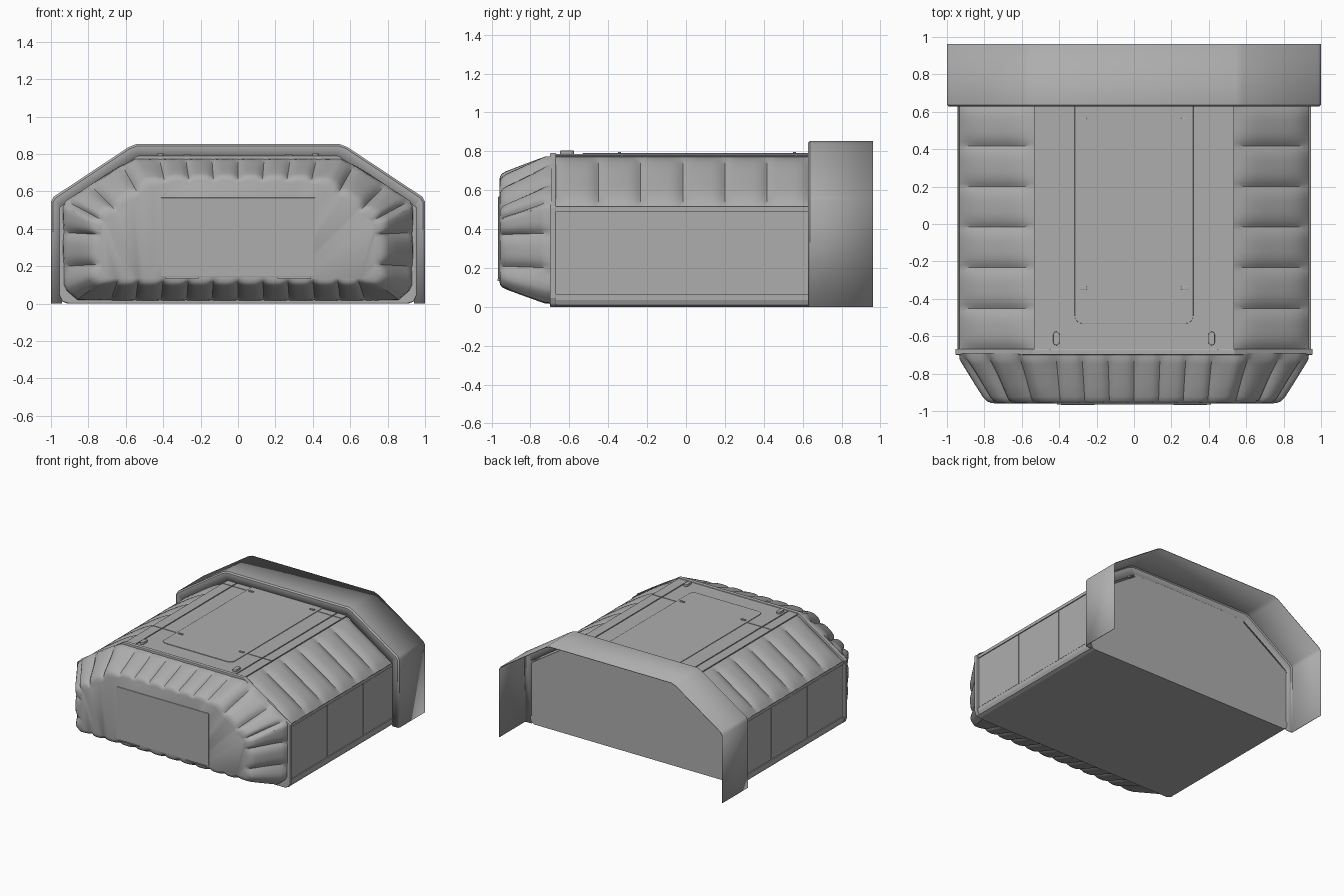
import bpy
import bmesh
import math
from mathutils import Vector

default = bpy.data.objects.get("Cube")
if default:
    bpy.data.objects.remove(default, do_unlink=True)

GREY = (0.42, 0.42, 0.42, 1)
paint = bpy.data.materials.new("plain_grey")
paint.use_nodes = True
paint.diffuse_color = GREY
paint.node_tree.nodes["Principled BSDF"].inputs["Base Color"].default_value = GREY


def add_object(name, bm, bevel=0, smooth=True):
    mesh = bpy.data.meshes.new(name)
    bm.to_mesh(mesh)
    bm.free()
    mesh.materials.append(paint)
    ob = bpy.data.objects.new(name, mesh)
    bpy.context.collection.objects.link(ob)
    if smooth:
        bpy.ops.object.select_all(action='DESELECT')
        ob.select_set(True)
        bpy.context.view_layer.objects.active = ob
        bpy.ops.object.shade_smooth_by_angle(angle=math.radians(35))
    if bevel:
        mod = ob.modifiers.new("bevel", 'BEVEL')
        mod.width = bevel
        mod.segments = 2
        mod.limit_method = 'ANGLE'
    return ob


def sheet(name, rows, cap=False):
    """Skin a grid of points; cap fills the last row."""
    bm = bmesh.new()
    grid = [[bm.verts.new(p) for p in row] for row in rows]
    for a, b in zip(grid, grid[1:]):
        for i in range(len(a) - 1):
            bm.faces.new((a[i], a[i + 1], b[i + 1], b[i]))
    if cap:
        bm.faces.new(grid[-1])
        bmesh.ops.remove_doubles(bm, verts=bm.verts, dist=0.0001)
        bmesh.ops.recalc_face_normals(bm, faces=bm.faces)
    bm.normal_update()
    middle = Vector((0, 0, 0.4))
    facing = sum(f.normal.dot(f.calc_center_median() - middle) * f.calc_area()
                 for f in bm.faces)
    if facing < 0:
        bmesh.ops.reverse_faces(bm, faces=bm.faces)
    return add_object(name, bm)


def prism(name, outline, start, end, axis='Y', bevel=0):
    """Extrude a flat outline along Y (outline in xz) or Z (outline in xy)."""
    bm = bmesh.new()
    place = (lambda a, b, d: (a, d, b)) if axis == 'Y' else (lambda a, b, d: (a, b, d))
    ends = [[bm.verts.new(place(a, b, d)) for a, b in outline] for d in (start, end)]
    for loop in ends:
        bm.faces.new(loop)
    for i in range(len(outline)):
        j = (i + 1) % len(outline)
        bm.faces.new((ends[0][i], ends[0][j], ends[1][j], ends[1][i]))
    bmesh.ops.recalc_face_normals(bm, faces=bm.faces)
    return add_object(name, bm, bevel, smooth=False)


def box(name, x, y, z, bevel=0):
    return prism(name, [(x[0], y[0]), (x[1], y[0]), (x[1], y[1]), (x[0], y[1])],
                 z[0], z[1], 'Z', bevel)


def mirrored(half):
    return half + [(-x, z) for x, z in reversed(half)]


SIDES = ((-1, "right"), (1, "left"))
BACK = 0.635

# Body core: stepped profile with recessed side walls and shoulders
core = [(0.91, 0), (0.935, 0.01), (0.945, 0.035), (0.945, 0.065), (0.935, 0.065),
        (0.935, 0.49), (0.945, 0.49), (0.945, 0.515), (0.932, 0.497),
        (0.522, 0.766), (0.535, 0.779)]
prism("body_core", mirrored(core), -0.68, BACK)

# Raised rim around the front of the body
rim = [(0.905, 0), (0.94, 0.012), (0.955, 0.045), (0.955, 0.517), (0.537, 0.791)]
prism("front_rim", mirrored(rim), -0.70, -0.668, bevel=0.005)

# Side wall panels, with narrow gaps between them
side_cuts = [-0.665, -0.204, 0.257, BACK]
for sign, side in SIDES:
    for i, (a, b) in enumerate(zip(side_cuts, side_cuts[1:])):
        box(f"{side}_wall_panel_{i + 1}", sorted((sign * 0.934, sign * 0.942)),
            (a + 0.004, b - 0.004), (0.069, 0.486))

# Padded shoulders: six pillows along each sloping side
PILLOWS, STEPS, ACROSS = 6, 12, 14
low, high = Vector((0.932, 0, 0.499)), Vector((0.524, 0, 0.767))
normal = Vector((0.545, 0, 0.838))
for sign, side in SIDES:
    rows = []
    for j in range(PILLOWS * STEPS + 1):
        along = j / (PILLOWS * STEPS)
        crown = 1 - abs(2 * ((j % STEPS) / STEPS) - 1) ** 3
        row = []
        for k in range(ACROSS + 1):
            s = k / ACROSS
            p = low.lerp(high, s)
            lift = 0.004 + (0.006 + 0.026 * crown) * (1 - abs(2 * s - 1) ** 4)
            p += normal * lift
            row.append((sign * p.x, -0.668 + along * (BACK + 0.668), p.z))
        rows.append(row)
    sheet(f"{side}_padded_shoulder", rows)

# Padded front cap. Each knot: seam number, outer x z, inner x z;
# fractional seam numbers shape the corners in the middle of a pillow.
knots = [(i, 0.137 * i, 0.015, 0.133 * i, 0.135) for i in range(5)]
knots += [(5, 0.68, 0.015, 0.64, 0.135), (5.4, 0.86, 0.02, 0.70, 0.14),
          (5.65, 0.93, 0.08, 0.73, 0.165),
          (6, 0.936, 0.2, 0.73, 0.21), (7, 0.936, 0.38, 0.73, 0.37),
          (7.8, 0.936, 0.52, 0.73, 0.42), (8, 0.92, 0.55, 0.715, 0.44),
          (9, 0.79, 0.635, 0.645, 0.49), (10, 0.62, 0.74, 0.53, 0.58),
          (10.5, 0.55, 0.775, 0.47, 0.62), (11, 0.42, 0.775, 0.39, 0.645)]
knots += [(14 - i, 0.14 * i, 0.775, 0.13 * i, 0.65) for i in (2, 1, 0)]


def knot_at(u):
    for a, b in zip(knots, knots[1:]):
        if u <= b[0]:
            f = (u - a[0]) / (b[0] - a[0])
            return [p + (q - p) * f for p, q in zip(a, b)]


PER_SEAM = 10
section = [(0, -0.69), (0.02, -0.725), (0.09, -0.75), (0.24, -0.80), (0.42, -0.86),
           (0.62, -0.925), (0.72, -0.947), (0.84, -0.957), (1, -0.96)]
half = [knot_at(i / PER_SEAM) for i in range(14 * PER_SEAM + 1)]
loop = half + [(k[0], -k[1], k[2], -k[3], k[4]) for k in reversed(half[:-1])]
rows = []
for n, (t, y) in enumerate(section):
    reach = math.sin(math.pi * n / (len(section) - 1)) ** 0.6 if 0 < n < len(section) - 1 else 0
    row = []
    for u, xo, zo, xi, zi in loop:
        dip = abs(2 * (u % 1) - 1) ** 3 * reach
        s = min(1, t + 0.13 * dip)
        row.append((xo + (xi - xo) * s, y + 0.012 * dip, zo + (zi - zo) * s))
    rows.append(row)
sheet("padded_front_cap", [r[:-1] + [r[0]] for r in rows], cap=True)

# Front door plate
box("front_door", (-0.412, 0.412), (-0.966, -0.955), (0.142, 0.567), 0.003)
for x in (-0.3, 0.3):
    box("front_door_hinge", (x - 0.09, x + 0.09), (-0.969, -0.958), (0.134, 0.142))

# Roof plates with seams
columns = [(-0.533, -0.453), (-0.445, 0.445), (0.453, 0.533)]
lines = [(-0.668, -0.333), (-0.327, 0.562), (0.568, BACK)]
for x in columns:
    for y in lines:
        box("roof_plate", x, y, (0.777, 0.785))


def arc(cx, cy, radius, start, end, steps=6):
    return [(cx + radius * math.cos(a), cy + radius * math.sin(a)) for a in
            (math.radians(start + (end - start) * i / steps) for i in range(steps + 1))]


# Roof hatch with rounded front corners
hatch = (arc(-0.275, -0.49, 0.042, 180, 270) + arc(0.275, -0.49, 0.042, 270, 360)
         + [(0.317, BACK), (-0.317, BACK)])
prism("roof_hatch", hatch, 0.783, 0.790, 'Z', 0.002)

# Hatch hinges and roof latches
for sign, side in SIDES:
    for y in (-0.342, 0.558):
        box(f"{side}_hatch_hinge", (sign * 0.272 - 0.02, sign * 0.272 + 0.02),
            (y - 0.008, y + 0.008), (0.784, 0.797), 0.002)
    x = sign * 0.415
    latch = arc(x, -0.592, 0.017, 0, 180) + arc(x, -0.632, 0.017, 180, 360)
    prism(f"{side}_roof_latch", latch, 0.784, 0.803, 'Z', 0.004)

# Rear hood: open shell with a front lip that meets the body
outer = [(1, 0), (1, 0.545), (0.985, 0.572), (0.585, 0.837), (0.545, 0.853)]
inset = [(0.99, 0), (0.99, 0.54), (0.975, 0.565), (0.58, 0.828), (0.54, 0.843)]
inner = [(0.94, 0), (0.94, 0.505), (0.93, 0.515), (0.545, 0.77), (0.53, 0.775)]
stages = [(inner, 0.627), (inset, 0.627), (outer, 0.637), (outer, 0.963)]
hood = sheet("rear_hood", [[(x, y, z) for x, z in mirrored(p)] for p, y in stages])
shell = hood.modifiers.new("thickness", 'SOLIDIFY')
shell.thickness = 0.005
shell.offset = -1
